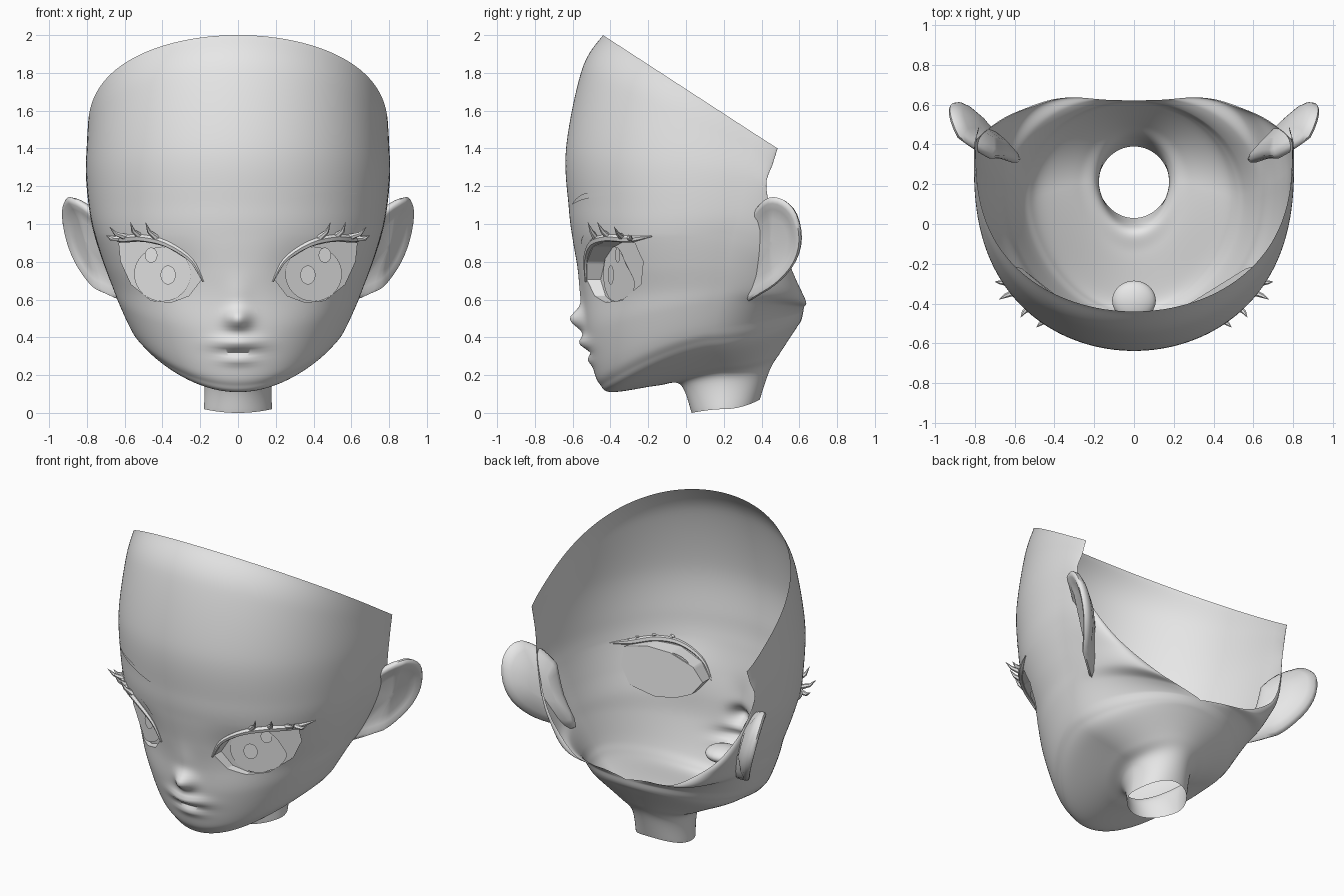
import bpy, bmesh
from math import sin, cos, pi, exp, radians
from mathutils import Vector
from mathutils.bvhtree import BVHTree

cube = bpy.data.objects.get("Cube")
if cube:
    bpy.data.objects.remove(cube, do_unlink=True)

grey = bpy.data.materials.new("plain grey")
grey.use_nodes = True
grey.diffuse_color = (0.8, 0.8, 0.8, 1)
grey.node_tree.nodes["Principled BSDF"].inputs["Base Color"].default_value = (0.8, 0.8, 0.8, 1)


def spline(points, n):
    """Smooth curve through tuples of any length."""
    out = []
    for i in range(len(points) - 1):
        a, b, c, d = (points[min(max(i + o, 0), len(points) - 1)] for o in (-1, 0, 1, 2))
        for s in range(n):
            t = s / n
            out.append(tuple(q + 0.5 * t * (r - p + t * (2 * p - 5 * q + 4 * r - e + t * (3 * (q - r) + e - p)))
                             for p, q, r, e in zip(a, b, c, d)))
    return out + [tuple(points[-1])]


def quads(rows, cols, wrap=False):
    """Face indices of a grid of points."""
    return [(r * cols + c, r * cols + (c + 1) % cols, (r + 1) * cols + (c + 1) % cols, (r + 1) * cols + c)
            for r in range(rows - 1) for c in range(cols if wrap else cols - 1)]


def select(ob):
    bpy.ops.object.select_all(action='DESELECT')
    ob.select_set(True)
    bpy.context.view_layer.objects.active = ob


def finish(ob, mirror=True):
    """Material, smooth shading and the mirrored half."""
    ob.data.materials.clear()
    ob.data.materials.append(grey)
    select(ob)
    bpy.ops.object.shade_smooth_by_angle(angle=radians(55))
    if mirror:
        mod = ob.modifiers.new("mirror", 'MIRROR')
        mod.merge_threshold = 0.0005


def add_object(name, data):
    ob = bpy.data.objects.new(name, data)
    bpy.context.collection.objects.link(ob)
    return ob


def make(name, verts, faces):
    me = bpy.data.meshes.new(name)
    me.from_pydata(verts, [], faces)
    me.update()
    finish(add_object(name, me))


# Head rings from neck to rim: front (y, z), side (x, y, z), back end (x, y, z)
rings = [
    (.03, 0, .18, .2, .02, 0, .39, .07),
    (-.03, .15, .185, .21, .19, 0, .445, .23),
    (-.15, .145, .28, .2, .25, 0, .5, .32),
    (-.39, .11, .46, .15, .33, 0, .585, .45),
    (-.455, .15, .53, .12, .39, 0, .61, .49),
    (-.49, .23, .57, .12, .45, 0, .62, .53),
    (-.53, .42, .63, .15, .58, .14, .625, .56),
    (-.545, .6, .665, .18, .67, .34, .635, .59),
    (-.57, .75, .71, .2, .79, .52, .585, .7),
    (-.6, .92, .755, .23, .93, .64, .535, .82),
    (-.62, 1.08, .785, .27, 1.06, .74, .47, 1),
    (-.635, 1.4, .805, .31, 1.26, .795, .425, 1.2),
    (-.55, 1.82, .8, .35, 1.41, .785, .46, 1.32),
    (-.44, 2, .795, .36, 1.48, .78, .485, 1.4),
]
# Face relief: centre x, centre z, depth, spread x, spread z
relief = [
    (0, .495, -.075, .065, .055),  # nose
    (0, .62, -.012, .07, .1),      # nose bridge
    (0, .37, -.045, .12, .036),    # upper lip
    (0, .32, .014, .1, .018),      # mouth line
    (0, .28, -.018, .09, .026),    # lower lip
    (.32, .74, .02, .14, .14),     # eye hollow
]
FRONT, BACK, STEP = 56, 24, 10
verts = []
curves = spline(rings, STEP)
for i, (fy, fz, sx, sy, sz, ex, ey, ez) in enumerate(curves):
    k = i / (len(curves) - 1)
    ex = max(ex, 0)
    square = min(max(1.5 - k, .8), 1.2)
    for j in range(FRONT):
        t = pi / 2 * (j / FRONT) ** 1.3
        reach = cos(t) ** square
        rise = (1 - k) * sin(t) ** 2 + k * (1 - reach)
        x, y, z = sx * sin(t), sy - (sy - fy) * reach, fz + (sz - fz) * rise
        if y < -.15 and z > .14:
            y += sum(d * exp(-((x - cx) / wx) ** 2 - ((z - cz) / wz) ** 2)
                     for cx, cz, d, wx, wz in relief)
        verts.append((x, y, z))
    for j in range(BACK + 1):
        s = pi / 2 * j / BACK
        rise = (1 - k) * sin(s) ** 2 + k * sin(s)
        verts.append((ex + (sx - ex) * cos(s), sy + (ey - sy) * sin(s), sz + (ez - sz) * rise))

bm = bmesh.new()
points = [bm.verts.new(v) for v in verts]
for q in quads(len(curves), FRONT + BACK + 1):
    bm.faces.new([points[n] for n in q])
bm.normal_update()
skin = BVHTree.FromBMesh(bm)


def on_skin(x, z, off=0.0):
    hit = skin.ray_cast(Vector((x, -2, z)), Vector((0, 1, 0)))[0]
    return (x, (hit.y if hit else -.25) - off, z)


def on_eye(x, z, off=0.0):
    """Point on the eye plate, which always stays behind the skin."""
    return (x, max(-.45 + .4 * (x - .2), on_skin(x, z, -.015)[1]) - off, z)


# Eye openings, cut out and walled back to the eye plates
eye = [(.195, .705), (.25, .80), (.38, .88), (.51, .91), (.63, .90),
       (.62, .80), (.565, .68), (.46, .595), (.355, .585), (.26, .62)]
planes = []


def faces_in_eye():
    centres = [(f, f.calc_center_median()) for f in bm.faces]
    return [f for f, c in centres if c.y < 0 and .1 < c.x < .72 and .5 < c.z < 1
            and all((c - p).dot(n) > 0 for p, n in planes)]


for a, b in zip(eye, eye[1:] + eye[:1]):
    co, no = Vector((a[0], 0, a[1])), Vector((b[1] - a[1], 0, a[0] - b[0])).normalized()
    region = faces_in_eye()
    geom = region + list({e for f in region for e in f.edges}) + list({v for f in region for v in f.verts})
    bmesh.ops.bisect_plane(bm, geom=geom, dist=1e-5, plane_co=co, plane_no=no)
    planes.append((co, no))
inside = faces_in_eye()
chosen = set(inside)
rim = [e for e in {e for f in inside for e in f.edges} if any(f not in chosen for f in e.link_faces)]
bmesh.ops.delete(bm, geom=inside, context='FACES')
for v in bmesh.ops.extrude_edge_only(bm, edges=rim)["geom"]:
    if isinstance(v, bmesh.types.BMVert):
        v.co = on_eye(v.co.x, v.co.z)
head_mesh = bpy.data.meshes.new("head")
bm.to_mesh(head_mesh)
bm.free()
finish(add_object("head", head_mesh))

# Eye plates, irises and highlights
make("eyes", [on_eye(x, z) for x, z in reversed(eye)], [tuple(range(len(eye)))])
for name, cx, cz, rx, rz, off in (("irises", .4, .735, .15, .145, .008),
                                  ("lower_highlights", .37, .73, .04, .05, .016),
                                  ("upper_highlights", .46, .835, .033, .04, .016)):
    ring = [(cx + rx * cos(a * pi / 16), cz + rz * sin(a * pi / 16)) for a in range(32)]
    make(name, [on_eye(x, z, off) for x, z in ring], [tuple(range(32))])


# Eyebrows and lid creases as thin strips lying on the skin
def strip(name, path):
    line = spline(path, 5)
    make(name, [on_skin(x, z + s * w, .005) for s in (-1, 1) for x, z, w in line], quads(2, len(line)))


strip("eyebrows", [(.21, 1.105, .002), (.3, 1.128, .01), (.42, 1.15, .014), (.63, 1.163, .002)])
strip("lid_creases", [(.23, .865, .001), (.265, .905, .004), (.32, .94, .001)])


# Eyelashes: a tapered lid line with pointed tufts
def tube(name, path):
    cu = bpy.data.curves.new(name, 'CURVE')
    cu.dimensions, cu.bevel_depth, cu.bevel_resolution, cu.use_fill_caps = '3D', 1, 1, True
    sp = cu.splines.new('POLY')
    sp.points.add(len(path) - 1)
    for p, (x, y, z, r) in zip(sp.points, path):
        p.co, p.radius = (x, y, z, 1), r
    select(add_object(name, cu))
    bpy.ops.object.convert(target='MESH')
    finish(bpy.context.view_layer.objects.active)


lid = [(.185, .695, .005), (.25, .81, .013), (.38, .895, .018), (.51, .925, .02), (.62, .92, .018), (.69, .935, .003)]
tube("upper_lashes", [on_skin(x, z, .004) + (r,) for x, z, r in spline(lid, 5)])
tufts = [((.43, .925), (.49, -.52, 1.01)), ((.52, .935), (.57, -.47, 1.01)),
         ((.59, .93), (.68, -.38, .985)), ((.62, .925), (.7, -.29, .94))]
for n, ((x, z), tip) in enumerate(tufts):
    base = Vector(on_skin(x, z))
    mid = base.lerp(Vector(tip), .55) + Vector((.008, 0, -.012))
    tube(f"lash_tuft_{n + 1}", [(*base, .018), (*mid, .011), (*tip, .0008)])

# Ears: a shallow cup leaning outwards, its front edge sunk into the head
outline = [(.33, 1.0), (.37, 1.08), (.44, 1.14), (.52, 1.125), (.585, 1.05), (.61, .92),
           (.58, .8), (.5, .7), (.4, .63), (.31, .6), (.33, .8), (.33, 1.0)]
loop = spline(outline, 3)[:-1]
lean = Vector((1, -.48, -.27)).normalized()
layers = [(.1, -.01), (.55, -.01), (.75, 0), (.88, .012), (.96, .012), (1, 0), (.96, -.025), (.8, -.05), (.4, -.085)]
ear = []
for scale, depth in layers:
    for y, z in loop:
        y, z = .44 + (y - .44) * scale, .88 + (z - .88) * scale
        x = .366 + .48 * y + .266 * z - .7 * max(0, .44 - y)
        ear.append(Vector((x, y, z)) + lean * depth)
N, M = len(loop), len(ear)
caps = [tuple(reversed(range(N))), tuple(range(M - N, M))]
make("ears", ear, quads(len(layers), N, True) + caps)

# Mouth pocket inside the face
bpy.ops.mesh.primitive_uv_sphere_add(segments=24, ring_count=12, radius=1, location=(0, -.385, .32))
pocket = bpy.context.object
pocket.name = "mouth_pocket"
pocket.scale = (.11, .1, .05)
finish(pocket, False)
